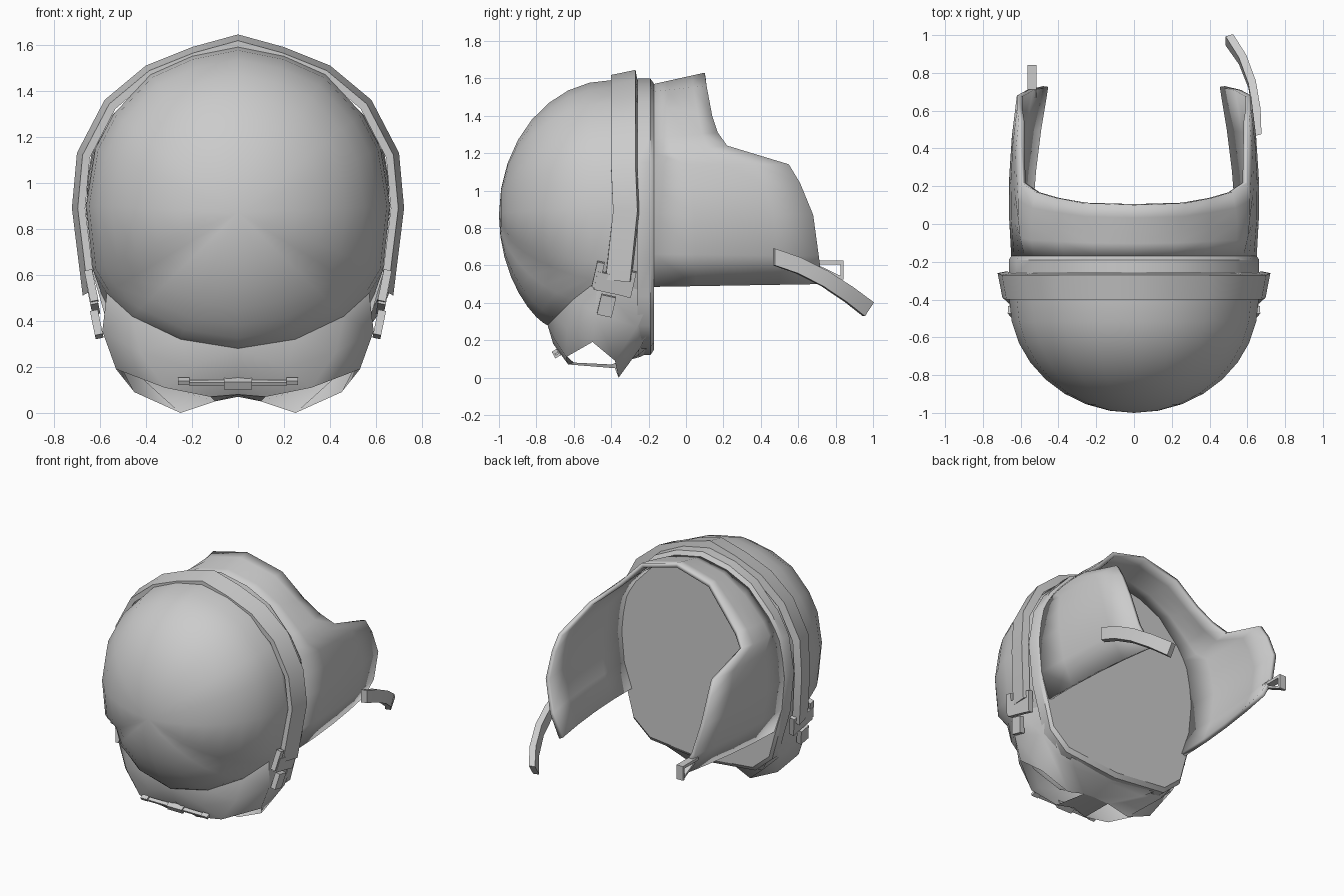
import bpy, bmesh, math
from mathutils import Vector, Matrix

if "Cube" in bpy.data.objects:
    bpy.data.objects.remove(bpy.data.objects["Cube"], do_unlink=True)

grey = bpy.data.materials.new("plain grey")
grey.use_nodes = True
grey.diffuse_color = (0.6, 0.6, 0.6, 1)
grey.node_tree.nodes["Principled BSDF"].inputs["Base Color"].default_value = (0.6, 0.6, 0.6, 1)

CENTRE = Vector((0, -0.2, 0.85))


def finish(name, bm, mirror=False, thickness=0, outward=False, angle=35):
    """Turn a bmesh into a named, shaded object with optional modifiers."""
    bmesh.ops.remove_doubles(bm, verts=bm.verts, dist=0.0005)
    bmesh.ops.recalc_face_normals(bm, faces=bm.faces)
    bm.normal_update()
    if outward:
        facing = sum(f.normal.dot(f.calc_center_median() - CENTRE) * f.calc_area() for f in bm.faces)
        if facing < 0:
            bmesh.ops.reverse_faces(bm, faces=bm.faces)
    mesh = bpy.data.meshes.new(name)
    bm.to_mesh(mesh)
    bm.free()
    mesh.materials.append(grey)
    obj = bpy.data.objects.new(name, mesh)
    bpy.context.collection.objects.link(obj)
    bpy.ops.object.select_all(action='DESELECT')
    obj.select_set(True)
    bpy.context.view_layer.objects.active = obj
    bpy.ops.object.shade_smooth_by_angle(angle=math.radians(angle))
    if mirror:
        mod = obj.modifiers.new("Mirror", 'MIRROR')
        mod.merge_threshold = 0.001
    if thickness:
        mod = obj.modifiers.new("Thickness", 'SOLIDIFY')
        mod.thickness = thickness
        mod.offset = -1
    return obj


def loft(name, rows, closed=False, caps=(), **options):
    """Skin a list of equally long point rows; caps lists rows to close off."""
    bm = bmesh.new()
    grid = [[bm.verts.new(p) for p in row] for row in rows]
    count = len(rows[0])
    for a, b in zip(grid, grid[1:]):
        for i in range(count if closed else count - 1):
            j = (i + 1) % count
            bm.faces.new((a[i], a[j], b[j], b[i]))
    for c in caps:
        bm.faces.new(grid[c])
    return finish(name, bm, **options)


def box(name, centre, size, tilt=0, lean=0, mirror=False):
    """A box turned about x (tilt), then leaned about y."""
    bm = bmesh.new()
    matrix = (Matrix.Translation(centre) @ Matrix.Rotation(lean, 4, 'Y')
              @ Matrix.Rotation(tilt, 4, 'X') @ Matrix.Diagonal((*size, 1)))
    bmesh.ops.create_cube(bm, size=1, matrix=matrix)
    return finish(name, bm, mirror=mirror)


# Half outlines, from top centre round to bottom centre
rim = [(0, -.4, 1.59), (.2, -.4, 1.55), (.38, -.4, 1.47), (.54, -.4, 1.3),
       (.62, -.4, 1.15), (.66, -.4, .9), (.63, -.4, .62), (.57, -.47, .52),
       (.46, -.6, .42), (.25, -.7, .32), (0, -.74, .28)]
back = [(0, 1.57), (.2, 1.53), (.37, 1.45), (.53, 1.28), (.61, 1.14), (.65, .9),
        (.62, .62), (.57, .45), (.53, .3), (.4, .19), (0, .15)]
BACK_Y, MID_Z = -.17, .87

# Domed visor: the rim shrinks towards a pole at the front
dome_rows = []
for step in range(9):
    s = math.pi / 2 * step / 8
    row = []
    for x, y, z in rim:
        power = 1.5 if y < -.45 else 1
        depth = math.sin(s) ** power
        row.append((x * math.cos(s), y + (-1 - y) * depth, MID_Z + (z - MID_Z) * math.cos(s)))
    dome_rows.append(row)
loft("visor_dome", dome_rows, mirror=True, outward=True, angle=50)

# Side wall from the visor to the back plane, and the flat back panel
back_line = [(x, BACK_Y, z) for x, z in back]
loft("visor_side_wall", [rim[:8], back_line[:8]], mirror=True, outward=True)
loft("back_panel", [back_line, [(0, BACK_Y, MID_Z)] * len(back)], mirror=True)

# Raised frame round the back plane
frame_rows = [[(x * (1 + k / 2), y, MID_Z + (z - MID_Z) * (1 + k)) for x, z in back]
              for y, k in ((BACK_Y, 0), (-.19, .04), (-.26, .04), (-.26, -.02))]
loft("seal_frame", frame_rows, mirror=True, outward=True)

# Chin piece: upper loop bulging down to a lower loop with two open ports
chin_top = [rim[i] for i in (10, 9, 8, 7)] + [back_line[i] for i in (7, 8, 9, 10)]
chin_low = [(0, -.6, .08), (.12, -.63, .07), (.32, -.64, .11), (.53, -.5, .19),
            (.45, -.38, .09), (.25, -.36, 0), (.1, -.38, .05), (0, -.4, .07)]
chin_mid = []
for a, b in zip(chin_top, chin_low):
    mid = (Vector(a) + Vector(b)) / 2
    push = Vector((mid.x, mid.y + .42, 0)).normalized() * .04
    chin_mid.append(mid + push)
chin_mid[0].x = chin_mid[-1].x = 0
loft("chin_piece", [chin_top, chin_mid, chin_low], mirror=True, outward=True, angle=50)
loft("chin_bridge", [chin_low[:2], [chin_low[7], chin_low[6]]], mirror=True)

# Head band over the visor, flared towards the back
band_path = [(0, 1.645), (.2, 1.59), (.4, 1.51), (.58, 1.36), (.7, 1.13), (.722, .89), (.675, .51)]
band_rows = []
for i, (x, z) in enumerate(band_path):
    shift = (0, 0, 0, 0, 0, .01, -.03)[i]

    def ring_point(scale, y):
        return (x * scale, y + shift, MID_Z + (z - MID_Z) * scale)

    band_rows.append([ring_point(.965, -.4), ring_point(1, -.27),
                      ring_point(.93, -.26), ring_point(.92, -.4)])
loft("head_band", band_rows, closed=True, caps=(-1,), mirror=True)

# Band buckles, one cross-shaped set on each side
TILT, LEAN = -.22, .2
for part, y, z, width, height in (("bar", -.385, .5, .2, .1), ("front_tab", -.47, .55, .04, .14),
                                  ("rear_tab", -.3, .5, .04, .14), ("prong", -.425, .385, .08, .11)):
    box("buckle_" + part, (.56 + .14 * z, y, z), (.035, width, height), TILT, LEAN, True)

# Clip across the front of the chin
box("chin_clip_plate", (0, -.69, .128), (.12, .04, .036), .5)
box("chin_clip_bar", (0, -.69, .13), (.42, .025, .016), .5)
box("chin_clip_end", (.235, -.7, .137), (.05, .03, .02), .5, mirror=True)

# Open rear hood with long side flaps
hood_front = [(0, 1.57), (.2, 1.53), (.37, 1.45), (.53, 1.28), (.58, 1.2), (.61, 1.14),
              (.635, 1.02), (.65, .88), (.63, .66), (.57, .485)]
hood_end = [(0, .1, 1.63), (.27, .11, 1.56), (.42, .14, 1.4), (.52, .17, 1.31), (.6, .22, 1.24),
            (.61, .55, 1.14), (.62, .61, 1.04), (.62, .68, .87), (.565, .71, .65), (.48, .73, .5)]
hood_rows = []
for step in range(5):
    t = step / 4
    row = []
    for (x, z), end in zip(hood_front, hood_end):
        p = Vector((x, BACK_Y, z)).lerp(Vector(end), t)
        p.x *= 1 + .16 * t * (1 - t)
        row.append(p)
    hood_rows.append(row)
loft("rear_hood", hood_rows, mirror=True, thickness=.03, outward=True)

# Loose strap on the left flap
strap_path = [(.655, .47, .645), (.65, .6, .6), (.625, .74, .53), (.575, .87, .445), (.505, .975, .365)]
strap_rows = []
for i, p in enumerate(strap_path):
    wide = Vector((0, .006 * i, .045 - .002 * i))
    thick = Vector((.02, .006, 0))
    p = Vector(p)
    strap_rows.append([p + wide + thick, p + wide - thick, p - wide - thick, p - wide + thick])
loft("neck_strap", strap_rows, closed=True, caps=(0, -1))

# Small strap loop on the right flap
box("loop_top", (-.54, .755, .615), (.05, .17, .02))
box("loop_end", (-.54, .833, .575), (.05, .016, .1))
box("loop_brace", (-.54, .765, .565), (.04, .15, .015), -.45)
